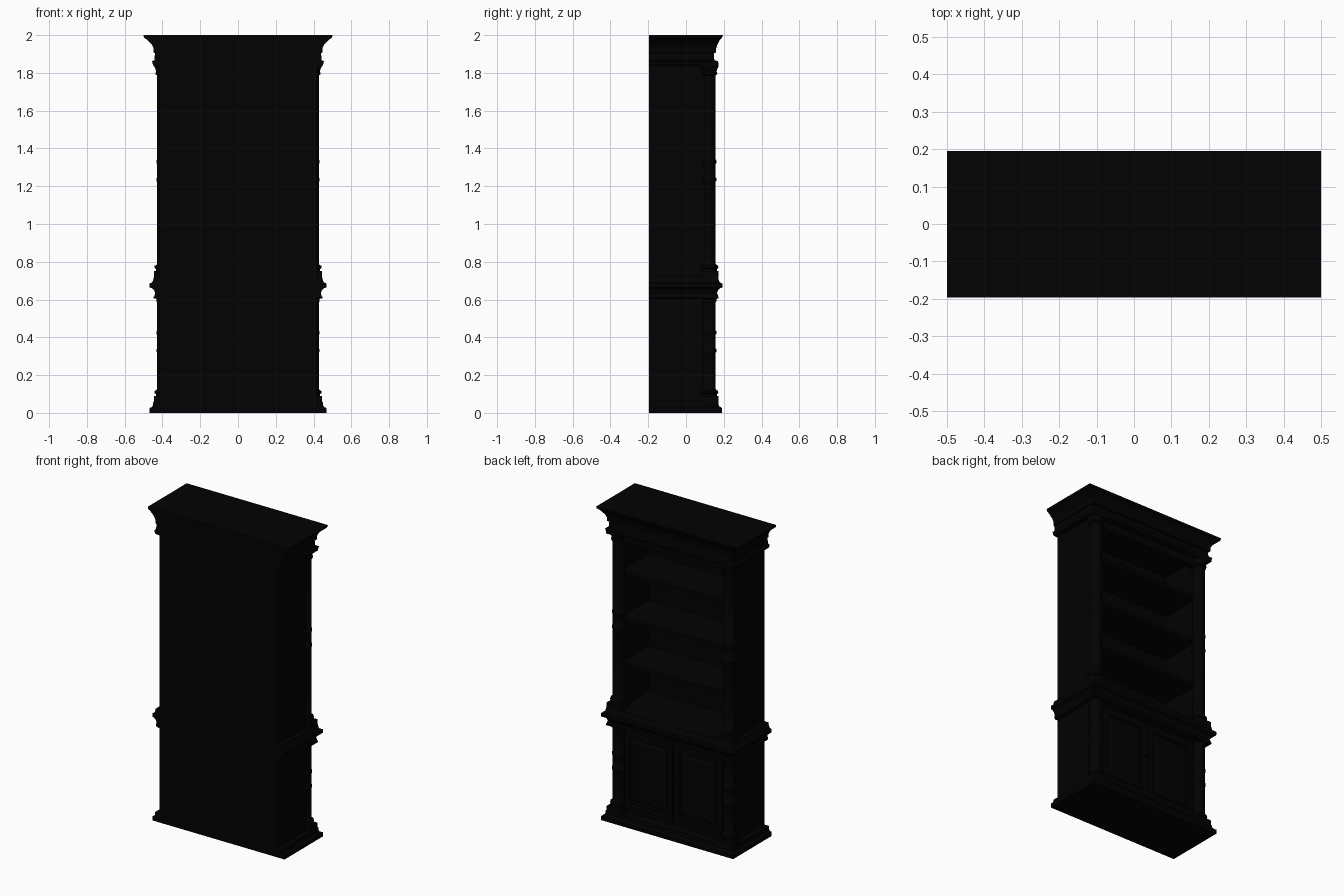
import bpy, bmesh, math

if "Cube" in bpy.data.objects:
    bpy.data.objects.remove(bpy.data.objects["Cube"])

wood = bpy.data.materials.new("black_wood")
wood.use_nodes = True
COLOUR = (0.0005, 0.0005, 0.0005, 1)
wood.diffuse_color = COLOUR
wood.node_tree.nodes["Principled BSDF"].inputs["Base Color"].default_value = COLOUR

BACK = -0.197    # flat rear plane
SIDE = 0.417     # half width of the carcass
INNER = 0.37     # half width of the opening
COL_X, COL_Y = 0.391, 0.12


def finish(name, bm, smooth=False):
    bmesh.ops.recalc_face_normals(bm, faces=bm.faces)
    mesh = bpy.data.meshes.new(name)
    bm.to_mesh(mesh)
    bm.free()
    mesh.materials.append(wood)
    obj = bpy.data.objects.new(name, mesh)
    bpy.context.collection.objects.link(obj)
    if smooth:
        bpy.ops.object.select_all(action='DESELECT')
        obj.select_set(True)
        bpy.context.view_layer.objects.active = obj
        bpy.ops.object.shade_smooth_by_angle(angle=math.radians(35))
    return obj


def skin(name, rings, smooth=False):
    """Join rings of points into a closed, capped solid."""
    bm = bmesh.new()
    loops = [[bm.verts.new(p) for p in ring] for ring in rings]
    n = len(loops[0])
    for a, b in zip(loops, loops[1:]):
        for i in range(n):
            j = (i + 1) % n
            bm.faces.new((a[i], a[j], b[j], b[i]))
    bm.faces.new(loops[0][::-1])
    bm.faces.new(loops[-1])
    return finish(name, bm, smooth)


def box(name, x0, x1, y0, y1, z0, z1):
    return skin(name, [[(x0, y0, z), (x1, y0, z), (x1, y1, z), (x0, y1, z)]
                       for z in (z0, z1)])


def moulding(name, profile):
    """Mitred on three sides, flush at the rear: (half width, front, height)."""
    return skin(name, [[(-w, BACK, z), (w, BACK, z), (w, f, z), (-w, f, z)]
                       for w, f, z in profile], True)


def lathe(name, x, y, profile, sides=28):
    turns = [math.tau * i / sides for i in range(sides)]
    return skin(name, [[(x + r * math.cos(t), y + r * math.sin(t), z) for t in turns]
                       for r, z in profile], True)


# Mouldings that wrap the case
moulding("plinth", [(.468, .191, 0), (.468, .191, .026), (.458, .184, .03),
                    (.452, .174, .036), (.448, .171, .06)])
moulding("waist_moulding", [(.432, .158, .605), (.442, .17, .61), (.442, .17, .625),
                            (.438, .164, .632), (.444, .17, .65), (.456, .18, .66),
                            (.468, .192, .664), (.468, .192, .685), (.456, .18, .69),
                            (.45, .174, .7), (.445, .17, .722)])
moulding("entablature", [(.432, .148, 1.838), (.45, .165, 1.842), (.455, .17, 1.862),
                         (.442, .15, 1.867), (.44, .147, 1.905)])
moulding("cornice", [(.442, .15, 1.905), (.447, .16, 1.908), (.447, .16, 1.93),
                     (.457, .166, 1.95), (.474, .175, 1.968), (.49, .185, 1.982),
                     (.498, .191, 1.986), (.5, .195, 2.0)])

# Upper case
box("back_panel", -SIDE, SIDE, BACK, -.15, .72, 1.84)
for s, word in ((1, "left"), (-1, "right")):
    box(word + "_upper_side", *sorted((s * INNER, s * SIDE)), BACK, .1, .72, 1.84)
box("header_rail", -INNER, INNER, .09, .128, 1.79, 1.84)
for i in range(3):
    top = 1.012 + .293 * i
    box(f"shelf_{i + 1}", -INNER, INNER, -.155, .118, top - .022, top)

# Lower case
box("lower_case", -SIDE, SIDE, BACK, .09, .06, .61)
box("door_surround", -COL_X, COL_X, .085, .118, .06, .61)

# Panelled doors
for s, word in ((1, "left"), (-1, "right")):
    x0, x1 = sorted((s * .004, s * .345))
    door = box(word + "_door", x0, x1, .11, .13, .095, .59)
    bm = bmesh.new()
    bm.from_mesh(door.data)
    bm.normal_update()
    face = next(f for f in bm.faces if f.normal.y > .9)
    for thick, depth in ((.052, 0), (.008, .006), (.01, -.01), (.022, .008)):
        bmesh.ops.inset_region(bm, faces=[face], thickness=thick, depth=depth)
    bm.to_mesh(door.data)
    bm.free()
    # Turned knob
    knob = lathe(word + "_knob", 0, 0, [(.004, 0), (.004, .008), (.009, .013),
                                       (.009, .018), (.004, .022)], 14)
    knob.rotation_euler.x = -math.pi / 2
    knob.location = (s * .028, .128, .36)


# Corner columns with bases, capitals and paired rings
def ring(z, r, out=.004, h=.012):
    return [(r, z - h), (r + out, z - h * .5), (r + out, z + h * .5), (r, z + h)]


def column(name, x, z0, z1, rings, capital):
    r = .037
    profile = [(.044, z0 + .03), (.044, z0 + .042), (.05, z0 + .046), (.051, z0 + .052),
               (.05, z0 + .059), (.042, z0 + .062), (r, z0 + .07)]
    for z in rings:
        profile += ring(z, r)
    if capital:
        profile += [(r, z1 - .068), (.044, z1 - .064), (.046, z1 - .056), (.042, z1 - .05),
                    (.045, z1 - .036), (.052, z1 - .022)]
    else:
        profile += [(r, z1 - .03), (.041, z1 - .024), (.041, z1 - .014), (.046, z1 - .008)]
    lathe(name, x, COL_Y, profile)
    box(name + "_foot", x - .053, x + .053, .088, .171, z0, z0 + .031)
    h = .022 if capital else .009
    box(name + "_abacus", x - .056, x + .056, .088, .171, z1 - h, z1)


for s, word in ((1, "left"), (-1, "right")):
    column(word + "_upper_column", s * COL_X, .72, 1.855, (1.235, 1.33), True)
    column(word + "_lower_column", s * COL_X, .058, .615, (.33, .425), False)
